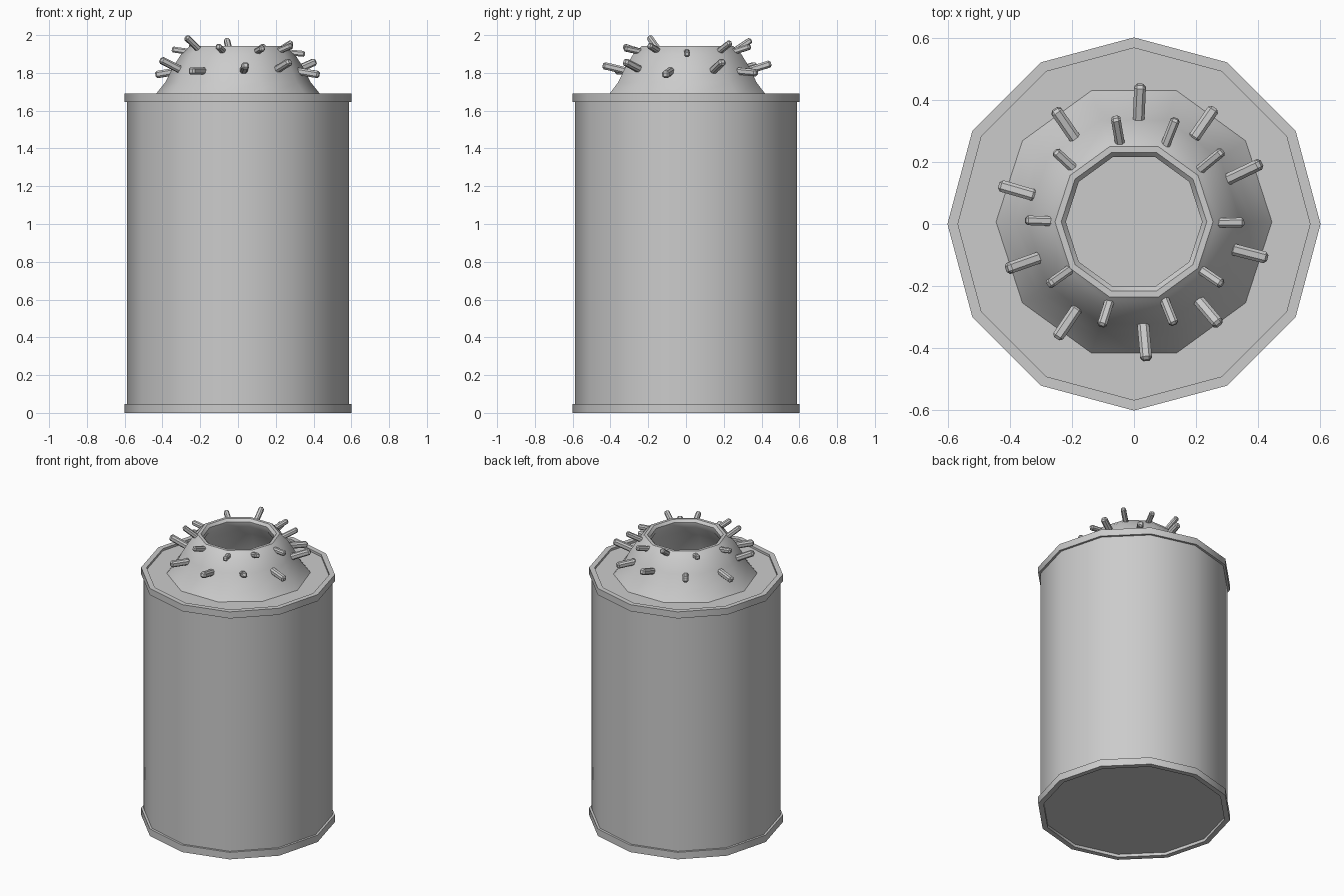
import bpy
import bmesh
import math
from mathutils import Vector

default_cube = bpy.data.objects.get("Cube")
if default_cube:
    bpy.data.objects.remove(default_cube, do_unlink=True)

metal = bpy.data.materials.new("grey metal")
metal.use_nodes = True
grey = (0.6, 0.6, 0.6, 1)
metal.diffuse_color = grey
metal.node_tree.nodes["Principled BSDF"].inputs["Base Color"].default_value = grey


def finish(name, bm, smooth_angle=None):
    """Turn a bmesh into a named, shaded object."""
    bmesh.ops.recalc_face_normals(bm, faces=bm.faces)
    mesh = bpy.data.meshes.new(name)
    bm.to_mesh(mesh)
    bm.free()
    mesh.materials.append(metal)
    obj = bpy.data.objects.new(name, mesh)
    bpy.context.collection.objects.link(obj)
    if smooth_angle:
        bpy.ops.object.select_all(action='DESELECT')
        obj.select_set(True)
        bpy.context.view_layer.objects.active = obj
        bpy.ops.object.shade_smooth_by_angle(angle=math.radians(smooth_angle))
    return obj


def lathe(name, profile, sides, closed=False, capped=False):
    """Spin a (radius, height) profile around the z axis."""
    bm = bmesh.new()
    rings = []
    for radius, height in profile:
        turns = [math.tau * i / sides for i in range(sides)]
        rings.append([bm.verts.new((radius * math.cos(t), radius * math.sin(t), height))
                      for t in turns])
    pairs = list(zip(rings, rings[1:]))
    if closed:
        pairs.append((rings[-1], rings[0]))
    for low, high in pairs:
        for i in range(sides):
            j = (i + 1) % sides
            bm.faces.new((low[i], low[j], high[j], high[i]))
    if capped:
        bm.faces.new(rings[0])
        bm.faces.new(rings[-1])
    return finish(name, bm, smooth_angle=40)


def spike(name, tip, length, base_height, width):
    """Chamfered bar pointing outward from the neck wall to its tip."""
    tip = Vector(tip)
    flat = Vector((tip.x, tip.y, 0))
    base = flat.normalized() * (flat.length - length)
    base.z = base_height
    axis = tip - base
    bm = bmesh.new()
    bmesh.ops.create_cube(bm, size=1)
    bmesh.ops.scale(bm, verts=bm.verts, vec=(width, width, axis.length))
    bmesh.ops.bevel(bm, geom=bm.edges[:], offset=width * 0.25, segments=1, affect='EDGES')
    obj = finish(name, bm)
    obj.location = (base + tip) / 2
    obj.rotation_euler = axis.to_track_quat('Z', 'Y').to_euler()
    return obj


# Can body with recessed lid and floor
lathe("can_body", [(0.587, 0.02), (0.587, 1.675)], 12, capped=True)

# Raised rims at both ends
for name, low, high in (("bottom_rim", 0, 0.048), ("top_rim", 1.645, 1.69)):
    lathe(name, [(0.568, low), (0.602, low), (0.602, high), (0.568, high)], 12, closed=True)

# Flared hollow neck with a rounded lip
neck = lathe("neck", [(0.445, 1.675), (0.385, 1.75), (0.345, 1.83), (0.3, 1.9), (0.268, 1.93),
                      (0.255, 1.942), (0.235, 1.942), (0.22, 1.925), (0.225, 1.89),
                      (0.29, 1.81), (0.34, 1.675)], 10)
neck.location.y = 0.007

# Irregular spikes around the neck, in two rows
lower_tips = [
    (0.02, 0.45, 1.85), (0.26, 0.375, 1.8), (0.41, 0.195, 1.86), (0.43, -0.11, 1.79),
    (0.275, -0.325, 1.86), (0.04, -0.44, 1.84), (-0.25, -0.37, 1.81), (-0.41, -0.145, 1.87),
    (-0.435, 0.125, 1.79), (-0.255, 0.37, 1.84),
]
upper_tips = [
    (-0.06, 0.345, 1.975), (0.135, 0.34, 1.94), (0.285, 0.235, 1.96), (0.355, 0.005, 1.9),
    (0.285, -0.195, 1.945), (0.13, -0.325, 1.93), (-0.105, -0.33, 1.94), (-0.275, -0.195, 1.99),
    (-0.35, 0.012, 1.925), (-0.255, 0.235, 1.94),
]
for row, tips, length, height, width in (("lower", lower_tips, 0.125, 1.81, 0.038),
                                         ("upper", upper_tips, 0.1, 1.91, 0.031)):
    for number, tip in enumerate(tips, start=1):
        spike(f"{row}_spike_{number}", tip, length, height, width)
